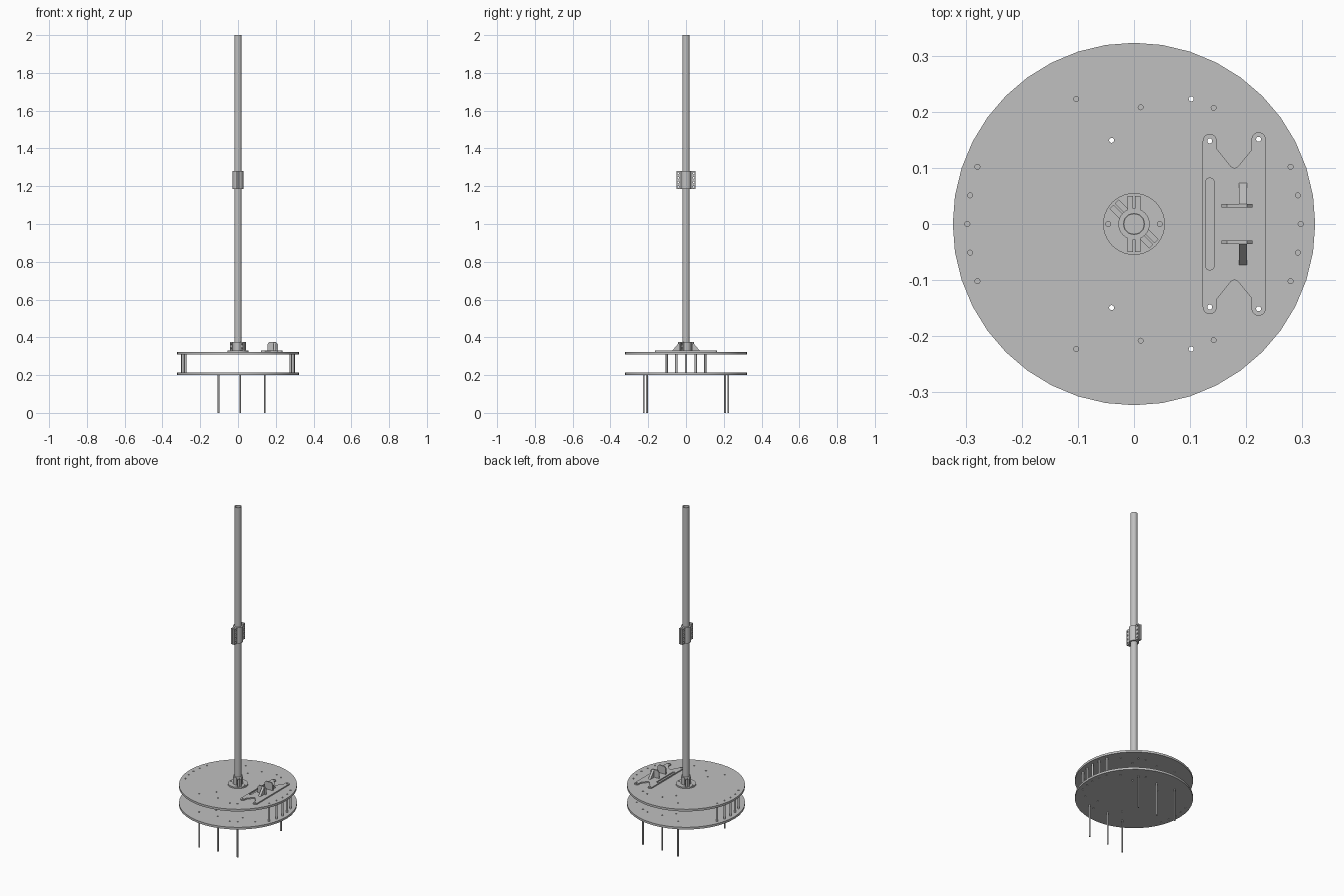
import bpy, bmesh
from math import cos, sin, pi, radians
from mathutils import Matrix

if "Cube" in bpy.data.objects:
    bpy.data.objects.remove(bpy.data.objects["Cube"], do_unlink=True)

GREY = (0.53, 0.53, 0.53, 1)
grey = bpy.data.materials.new("plain grey")
grey.use_nodes = True
grey.diffuse_color = GREY
grey.node_tree.nodes["Principled BSDF"].inputs["Base Color"].default_value = GREY


def arc(cx, cy, r, start, end, n):
    """Points along an arc, angles in degrees."""
    step = radians(end - start) / n
    return [(cx + r * cos(radians(start) + i * step),
             cy + r * sin(radians(start) + i * step)) for i in range(n + 1)]


def circle(cx, cy, r, n=16):
    return arc(cx, cy, r, 0, 360, n)[:-1]


def prism(name, loops, depth, place=Matrix()):
    """Outline with holes, extruded along local z from 0 to depth."""
    curve = bpy.data.curves.new(name, "CURVE")
    curve.dimensions = "2D"
    curve.fill_mode = "BOTH"
    curve.extrude = depth / 2
    for loop in loops:
        spline = curve.splines.new("POLY")
        spline.points.add(len(loop) - 1)
        for point, (x, y) in zip(spline.points, loop):
            point.co = (x, y, 0, 1)
        spline.use_cyclic_u = True
    temp = bpy.data.objects.new(name + " outline", curve)
    bpy.context.collection.objects.link(temp)
    mesh = bpy.data.meshes.new_from_object(
        temp.evaluated_get(bpy.context.evaluated_depsgraph_get()))
    bpy.data.objects.remove(temp, do_unlink=True)
    bpy.data.curves.remove(curve)
    bm = bmesh.new()
    bm.from_mesh(mesh)
    bmesh.ops.remove_doubles(bm, verts=bm.verts, dist=1e-5)
    bmesh.ops.translate(bm, verts=bm.verts, vec=(0, 0, depth / 2))
    bm.transform(place)
    bmesh.ops.recalc_face_normals(bm, faces=bm.faces)
    bm.to_mesh(mesh)
    bm.free()
    mesh.name = name
    mesh.materials.clear()
    mesh.materials.append(grey)
    obj = bpy.data.objects.new(name, mesh)
    bpy.context.collection.objects.link(obj)
    bpy.ops.object.select_all(action="DESELECT")
    obj.select_set(True)
    bpy.context.view_layer.objects.active = obj
    bpy.ops.object.shade_smooth_by_angle(angle=radians(25))
    return obj


def at(x, y, z):
    return Matrix.Translation((x, y, z))


UPRIGHT = Matrix.Rotation(pi / 2, 4, "X")  # local y becomes up, depth runs to -y

# Round plates, drilled alike
posts = [(sx * x, y) for sx in (-1, 1)
         for x, y in ((0.297, 0), (0.292, 0.051), (0.292, -0.051),
                      (0.279, 0.102), (0.279, -0.102))]
legs = [(x, s * y) for s in (-1, 1)
        for x, y in ((-0.103, 0.223), (0.012, 0.208), (0.142, 0.207))]
open_holes = [(x, s * y) for s in (-1, 1)
              for x, y in ((0.102, 0.223), (-0.04, 0.149), (0.135, 0.148), (0.222, 0.151))]
drilled = [circle(0, 0, 0.323, 40)]
drilled += [circle(x, y, 0.0045, 12) for x, y in posts + legs + open_holes]
LOW, HIGH, THICK = 0.2, 0.309, 0.013
TOP = HIGH + THICK
prism("lower_plate", drilled, THICK, at(0, 0, LOW))
prism("upper_plate", drilled, THICK, at(0, 0, HIGH))

# Spacer posts and thin legs
for i, (x, y) in enumerate(posts):
    prism(f"spacer_post_{i + 1}", [circle(x, y, 0.006, 12)],
          HIGH - LOW - THICK, at(0, 0, LOW + THICK))
for i, (x, y) in enumerate(legs):
    prism(f"leg_{i + 1}", [circle(x, y, 0.0045, 12)], LOW + 0.003)

# Hollow pole in two lengths
JOINT = 1.235
tube = [circle(0, 0, 0.0195, 32), circle(0, 0, 0.0175, 32)]
prism("lower_pole", tube, JOINT - TOP, at(0, 0, TOP))
prism("upper_pole", tube, 2 - JOINT, at(0, 0, JOINT))


# Split clamps: a barrel with two pairs of drilled ears
def clamp(name, z0, z1, angle, bolts):
    barrel = [circle(0, 0, 0.028, 32), circle(0, 0, 0.0195, 32)]
    prism(name + "_barrel", barrel, z1 - z0, at(0, 0, z0))
    inner, outer, height = 0.025, 0.05, z1 - z0
    ear = [[(inner, 0), (outer, 0), (outer, height), (inner, height)]]
    ear += [circle(0.041, height * (i + 0.5) / bolts, 0.005, 12) for i in range(bolts)]
    for side in (0, 180):
        turn = Matrix.Rotation(radians(angle + side), 4, "Z")
        for half, y in (("a", -0.0015), ("b", 0.0115)):
            prism(f"{name}_ear_{side}_{half}", ear, 0.01, turn @ at(0, y, z0) @ UPRIGHT)


clamp("joint_clamp", 1.185, 1.28, 90, 4)
clamp("base_clamp", TOP + 0.008, 0.374, 135, 2)

# Flange under the base clamp
prism("base_flange", [circle(0, 0, 0.055, 40), circle(0, 0, 0.0195, 32),
                      circle(0.046, 0, 0.0045, 12), circle(-0.046, 0, 0.0045, 12)],
      0.008, at(0, 0, TOP))

# Four-armed bracket with a long slot
R = 0.0125
upper_half = (arc(0.222, 0.151, R, 0, 180, 10) + [(0.2095, 0.132)]
              + arc(0.179, 0.109, 0.009, -45, -135, 5)
              + [(0.1475, 0.134)] + arc(0.135, 0.148, R, 0, 180, 10))
lower_half = [(x, -y) for x, y in reversed(upper_half)]
slot = arc(0.135, 0.074, 0.008, 0, 180, 8) + arc(0.135, -0.074, 0.008, 180, 360, 8)
arm_holes = [circle(x, y, 0.0045, 12) for x, y in open_holes if x > 0.12]
prism("bracket_plate", [upper_half + lower_half, slot] + arm_holes, 0.007, at(0, 0, TOP))

# Two upright lugs, each braced by a sloping gusset
BASE = TOP + 0.007
lug = [(-0.0275, 0), (0.0275, 0), (0.0275, 0.035), (0.018, 0.046),
       (-0.018, 0.046), (-0.0275, 0.035)]
gusset = [(0, 0), (0.037, 0), (0, 0.044)]
for name, s in (("back", 1), ("front", -1)):
    prism(name + "_lug", [lug], 0.007, at(0.1835, s * 0.0325 + 0.0035, BASE) @ UPRIGHT)
    turn = Matrix.Rotation(s * pi / 2, 4, "Z")
    prism(name + "_gusset", [gusset], 0.014,
          at(0.194 - s * 0.007, s * 0.036, BASE) @ turn @ UPRIGHT)
